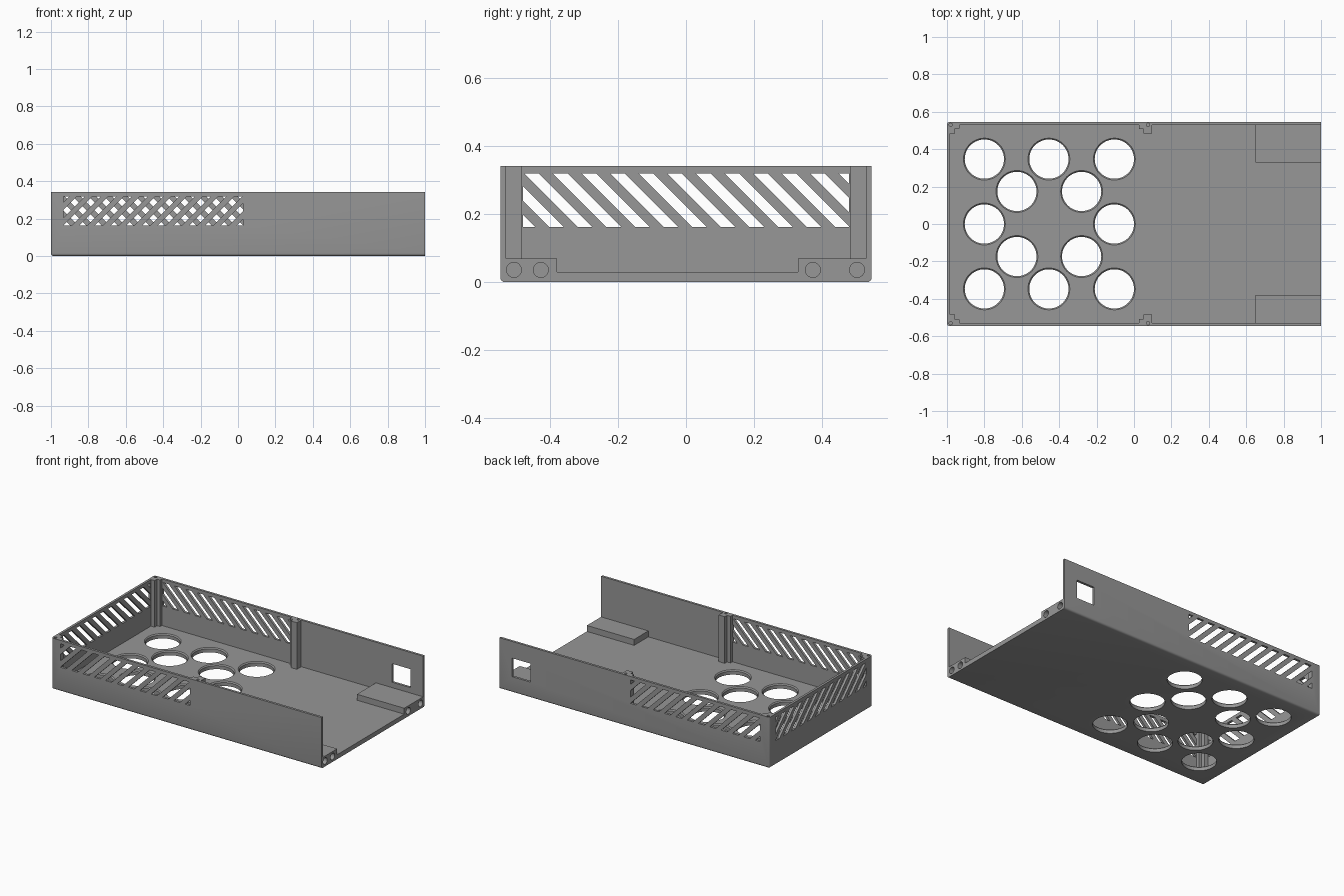
import bpy, bmesh, math

if "Cube" in bpy.data.objects:
    bpy.data.objects.remove(bpy.data.objects["Cube"])

W, H, T, FLOOR = 0.546, 0.342, 0.016, 0.03   # half width, height, wall, floor
IN = W - T                                   # inner face of the long walls

grey = bpy.data.materials.new("mid grey")
grey.diffuse_color = (0.31, 0.31, 0.31, 1)
grey.use_nodes = True
grey.node_tree.nodes["Principled BSDF"].inputs["Base Color"].default_value = grey.diffuse_color


def loft(bm, loops):
    """Closed solid through matching point loops."""
    rows = [[bm.verts.new(p) for p in loop] for loop in loops]
    n = len(rows[0])
    for a, b in zip(rows, rows[1:]):
        for i in range(n):
            j = (i + 1) % n
            bm.faces.new((a[i], a[j], b[j], b[i]))
    bm.faces.new(rows[0][::-1])
    bm.faces.new(rows[-1])


def box(bm, x0, x1, y0, y1, z0, z1):
    loft(bm, [[(x0, y0, z), (x1, y0, z), (x1, y1, z), (x0, y1, z)] for z in (z0, z1)])


def circle(r, n=32):
    return [(r * math.cos(2 * math.pi * i / n), r * math.sin(2 * math.pi * i / n)) for i in range(n)]


def finish(bm, name):
    bmesh.ops.recalc_face_normals(bm, faces=bm.faces)
    me = bpy.data.meshes.new(name)
    bm.to_mesh(me)
    bm.free()
    me.materials.append(grey)
    ob = bpy.data.objects.new(name, me)
    bpy.context.collection.objects.link(ob)
    return ob


def cut(ob, cutters):
    for c in cutters:
        m = ob.modifiers.new("cut", 'BOOLEAN')
        m.operation, m.solver, m.object = 'DIFFERENCE', 'EXACT', c
    bpy.context.view_layer.update()
    dg = bpy.context.evaluated_depsgraph_get()
    me = bpy.data.meshes.new_from_object(ob.evaluated_get(dg))
    ob.modifiers.clear()
    ob.data = me


def clip(poly, limit, side):
    """Keep the part of a polygon where side * u >= side * limit."""
    out = []
    for p, q in zip(poly, poly[1:] + poly[:1]):
        dp, dq = side * (p[0] - limit), side * (q[0] - limit)
        if dp >= 0:
            out.append(p)
        if dp * dq < 0:
            t = dp / (dp - dq)
            out.append((limit, p[1] + t * (q[1] - p[1])))
    return out


def slots(u0, u1, flip=False):
    """Slanted vent slots clipped to a rectangle."""
    z0, z1, pitch, w = 0.162, 0.319, 0.0841, 0.043
    h, a, res = z1 - z0, u0 - 0.163, []
    while a < u1 - 0.005:
        p = [(a, z1), (a + w, z1), (a + w + h, z0), (a + h, z0)]
        p = clip(clip(p, u0, 1), u1, -1)
        if len(p) > 2:
            res.append([(u0 + u1 - u, z) for u, z in p] if flip else p)
        a += pitch
    return res


# Outer block, rounded along the bottom and the closed end
bm = bmesh.new()
box(bm, -1, 1, -W, W, 0, H)
edges = []
for e in bm.edges:
    a, b = (v.co for v in e.verts)
    low = a.z == 0 and b.z == 0
    closed = a.x < 0 and b.x < 0
    if (low and not (a.x > 0 and b.x > 0)) or (closed and a.z != b.z):
        edges.append(e)
bmesh.ops.bevel(bm, geom=edges, offset=0.014, segments=4, profile=0.5, affect='EDGES')
shell = finish(bm, "tray_shell")

# Cavity, open at the top and at +x
bm = bmesh.new()
box(bm, -1 + T, 1.2, -IN, IN, FLOOR, 1)
cavity = finish(bm, "cavity_cutter")

# Fan openings with a chamfered upper rim
bm = bmesh.new()
spots = [(x, y) for x in (-0.8, -0.455, -0.105) for y in (-0.347, 0, 0.347) if (x, y) != (-0.455, 0)]
spots += [(x, y) for x in (-0.626, -0.28) for y in (-0.174, 0.174)]
for cx, cy in spots:
    loft(bm, [[(cx + x, cy + y, z) for x, y in circle(r, 48)]
              for r, z in ((0.105, -0.05), (0.105, 0.023), (0.112, FLOOR), (0.112, 0.05))])
fan_holes = finish(bm, "round_hole_cutter")

# Vent slots in both long walls and the end wall, plus the square port
bm = bmesh.new()
for s in (-1, 1):
    for p in slots(-0.932, 0.028, flip=s < 0):
        loft(bm, [[(u, s * y, z) for u, z in p] for y in (IN - 0.004, W + 0.05)])
for p in slots(-0.48, 0.48):
    loft(bm, [[(x, u, z) for u, z in p] for x in (-1.05, -1 + T + 0.004)])
box(bm, 0.77, 0.905, IN - 0.01, W + 0.05, 0.106, 0.23)
vents = finish(bm, "vent_cutter")

# Screw holes: end holes along x, post holes along z
bm = bmesh.new()
for y in (-0.506, -0.427, 0.373, 0.503):
    loft(bm, [[(x, y + a, 0.036 + b) for a, b in circle(0.022)] for x in (0.85, 1.1)])
for x in (-0.98, 0.075):
    for s in (-1, 1):
        loft(bm, [[(x + a, s * 0.53 + b, z) for a, b in circle(0.009, 16)] for z in (H - 0.1, H + 0.1)])
screws = finish(bm, "screw_cutter")

cut(shell, [cavity, fan_holes, vents, screws])

# Stepped corner and middle posts
corner = [(-0.984, IN), (-0.934, IN), (-0.934, 0.51), (-0.957, 0.51), (-0.957, 0.484), (-0.984, 0.484)]
middle = [(0.027, IN), (0.027, 0.509), (0.052, 0.509), (0.052, 0.484), (0.097, 0.484), (0.097, IN)]
posts = []
for name, prof in (("corner_post", corner), ("middle_post", middle)):
    for s, side in ((-1, "front"), (1, "back")):
        bm = bmesh.new()
        loft(bm, [[(x, s * y, z) for x, y in prof] for z in (FLOOR, H)])
        posts.append(finish(bm, f"{side}_{name}"))

# Screw blocks at the open end
for name, y0, y1 in (("front_screw_block", -IN, -0.38), ("back_screw_block", 0.33, IN)):
    bm = bmesh.new()
    box(bm, 0.65, 1, y0, y1, FLOOR, 0.07)
    posts.append(finish(bm, name))
for ob in posts:
    cut(ob, [screws])

for c in (cavity, fan_holes, vents, screws):
    bpy.data.objects.remove(c)

# Smooth the round surfaces, keep hard edges
for ob in [shell] + posts:
    bpy.ops.object.select_all(action='DESELECT')
    ob.select_set(True)
    bpy.context.view_layer.objects.active = ob
    bpy.ops.object.shade_smooth_by_angle(angle=math.radians(30))
